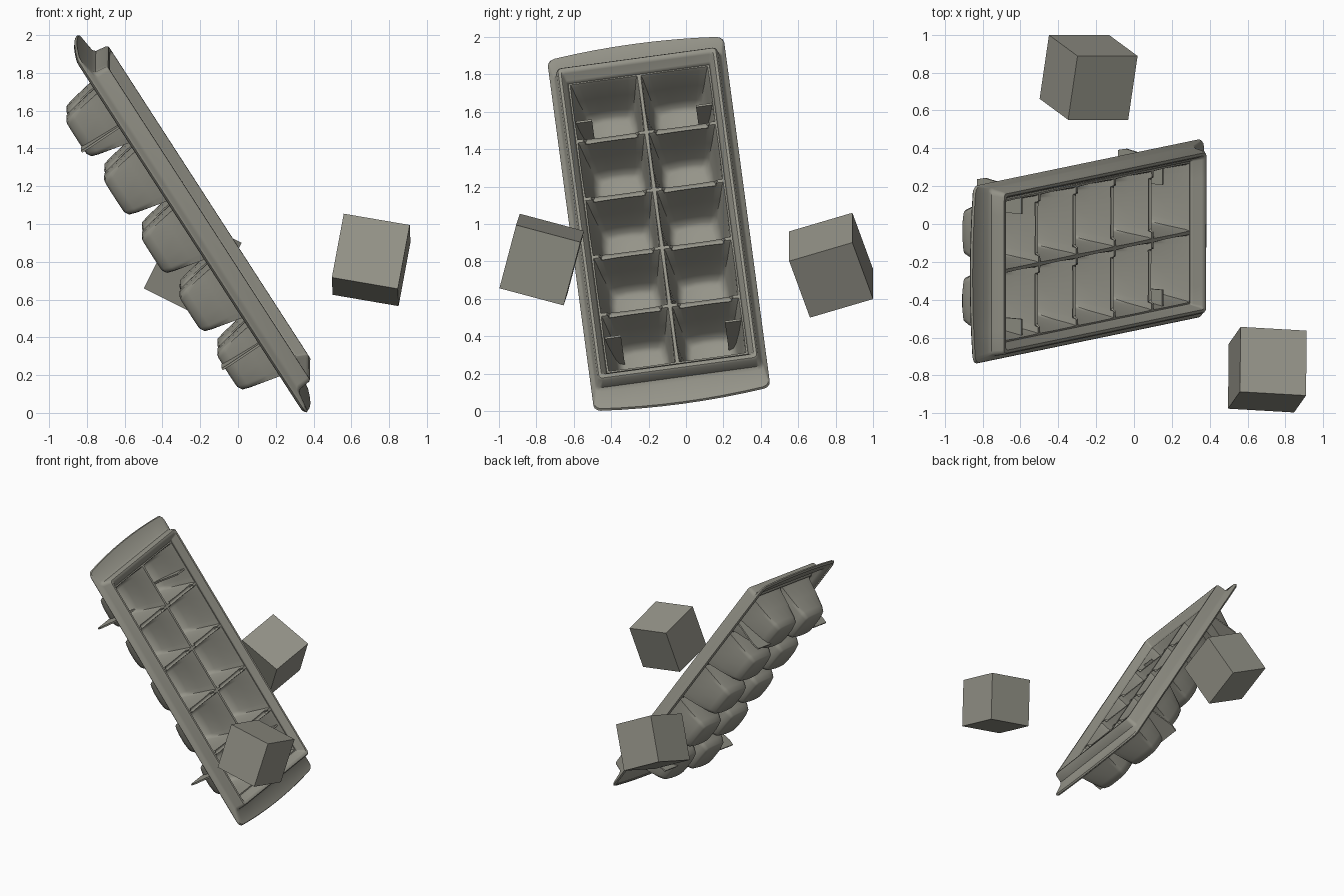
import bpy, bmesh, math
from mathutils import Matrix, Vector

cube = bpy.data.objects.get("Cube")
if cube:
    bpy.data.objects.remove(cube, do_unlink=True)

grey = bpy.data.materials.new("warm_grey")
grey.use_nodes = True
COLOUR = (0.30, 0.295, 0.25, 1)
grey.diffuse_color = COLOUR
grey.node_tree.nodes["Principled BSDF"].inputs["Base Color"].default_value = COLOUR

# Tilted tray frame: local x across, y lengthwise, z out of the open side
up = Vector((-0.54, -0.112, 0.835)).normalized()
across = Vector((0, 0.99, 0.137))
across = (across - up * across.dot(up)).normalized()
TRAY = Matrix((across, up, across.cross(up))).transposed().to_4x4()
TRAY.translation = (-0.245, -0.145, 1.0)


def add_object(name, bm, matrix, smooth=None):
    mesh = bpy.data.meshes.new(name)
    bm.to_mesh(mesh)
    bm.free()
    mesh.materials.append(grey)
    ob = bpy.data.objects.new(name, mesh)
    bpy.context.collection.objects.link(ob)
    ob.matrix_world = matrix
    if smooth:
        bpy.ops.object.select_all(action='DESELECT')
        ob.select_set(True)
        bpy.context.view_layer.objects.active = ob
        bpy.ops.object.shade_smooth_by_angle(angle=math.radians(smooth))
    return ob


def loft(bm, rings, cap=False):
    loops = [[bm.verts.new(p) for p in ring] for ring in rings]
    n = len(loops[0])
    for a, b in zip(loops, loops[1:]):
        for i in range(n):
            j = (i + 1) % n
            bm.faces.new((a[i], a[j], b[j], b[i]))
    if cap:
        bm.faces.new(loops[-1])


def rim_ring(hx, hy, z, bulge, r):
    """Rounded rectangle whose short ends bow outwards."""
    pts = []
    for k, (sx, sy) in enumerate(((1, 1), (-1, 1), (-1, -1), (1, -1))):
        for s in range(4):
            a = math.radians(90 * k + 30 * s)
            pts.append((sx * (hx - r) + r * math.cos(a), sy * (hy - r) + r * math.sin(a)))
        if k in (0, 2):
            for s in range(1, 8):
                pts.append((sx * (hx - r) * (1 - s / 4), sy * hy))
    return [(x, y + math.copysign(bulge * (1 - (x / hx) ** 2), y), z) for x, y in pts]


# Rim: wide end flanges, raised frame, inner wall down to the cells
RIM = ((0.466, 1.105, -0.012, 0.03, 0.03), (0.475, 1.12, 0, 0.03, 0.035),
       (0.47, 1.115, 0.012, 0.03, 0.035), (0.455, 1.02, 0.025, 0.005, 0.03),
       (0.445, 1.005, 0.04, 0, 0.03), (0.433, 0.998, 0.10, 0, 0.025),
       (0.425, 0.99, 0.11, 0, 0.02), (0.41, 0.972, 0.11, 0, 0.02),
       (0.402, 0.96, 0.10, 0, 0.015), (0.39, 0.94, 0.06, 0, 0.01),
       (0.38, 0.925, 0.05, 0, 0.004))
bm = bmesh.new()
loft(bm, [rim_ring(*r) for r in RIM])
rim = add_object("tray_rim", bm, TRAY, 40)
shell = rim.modifiers.new("thickness", 'SOLIDIFY')
shell.thickness = 0.008

# Cells: two rows of five tapered cups with notched cross dividers
STEPS = (-1, -0.8, -0.74, -0.3, 0.3, 0.74, 0.8)
SQUARE = [p for side in range(4) for t in STEPS
          for p in [((1, t), (-t, 1), (-1, -t), (t, -1))[side]]]
CUP = ((0.19, 0.185, 0.05, 0), (0.182, 0.177, 0.052, 0.01), (0.178, 0.172, 0.035, 0.03),
       (0.165, 0.155, -0.08, 0.06), (0.15, 0.137, -0.19, 0.10),
       (0.138, 0.126, -0.232, 0.13), (0.115, 0.105, -0.247, 0.16))


def cup_ring(cx, cy, row, hx, hy, z, rounding):
    pts = []
    for a, b in SQUARE:
        cut = 1 - rounding * a * a * b * b
        inner_side = abs(cy + b * 0.185) < 0.9
        notch = 0.025 if z > 0.04 and inner_side and abs(b) == 1 and abs(a) < 0.78 else 0
        lean = 0.02 * max(0, a * cx / 0.19) * max(0, -z) / 0.25
        pts.append((cx + a * hx * cut - math.copysign(lean, cx), cy + b * hy * cut, z - notch))
    return pts


bm = bmesh.new()
for cx in (-0.19, 0.19):
    for row in range(-2, 3):
        loft(bm, [cup_ring(cx, row * 0.37, row, *ring) for ring in CUP], cap=True)
bmesh.ops.remove_doubles(bm, verts=bm.verts, dist=0.0005)
bmesh.ops.recalc_face_normals(bm, faces=bm.faces)
add_object("ice_cells", bm, TRAY, 55)

# Feet: thin fins beside the end cups
for sx, side in ((-1, "right"), (1, "left")):
    for sy, end in ((-1, "lower"), (1, "upper")):
        bm = bmesh.new()
        outline = ((0.28, 0.03), (0.41, 0.03), (0.455, -0.2), (0.445, -0.25), (0.28, -0.25))
        face = bm.faces.new([bm.verts.new((sx * x, sy * 0.69 - 0.006, z)) for x, z in outline])
        grown = bmesh.ops.extrude_face_region(bm, geom=[face])["geom"]
        bmesh.ops.translate(bm, vec=(0, 0.012, 0),
                            verts=[g for g in grown if isinstance(g, bmesh.types.BMVert)])
        bmesh.ops.recalc_face_normals(bm, faces=bm.faces)
        add_object(f"foot_{end}_{side}", bm, TRAY)


# Loose ice cubes
def ice_cube(name, centre, x_axis, y_axis):
    ex = Vector(x_axis).normalized()
    ey = Vector(y_axis)
    ey = (ey - ex * ey.dot(ex)).normalized()
    matrix = Matrix((ex, ey, ex.cross(ey))).transposed().to_4x4()
    matrix.translation = centre
    bm = bmesh.new()
    bmesh.ops.create_cube(bm, size=0.355)
    add_object(name, bm, matrix)


ice_cube("ice_cube_front", (0.705, -0.77, 0.81), (0.35, -0.02, -0.06), (0, 0.34, -0.09))
ice_cube("ice_cube_back", (-0.24, 0.775, 0.78), (0.32, 0, -0.16), (0.05, 0.34, 0.10))
